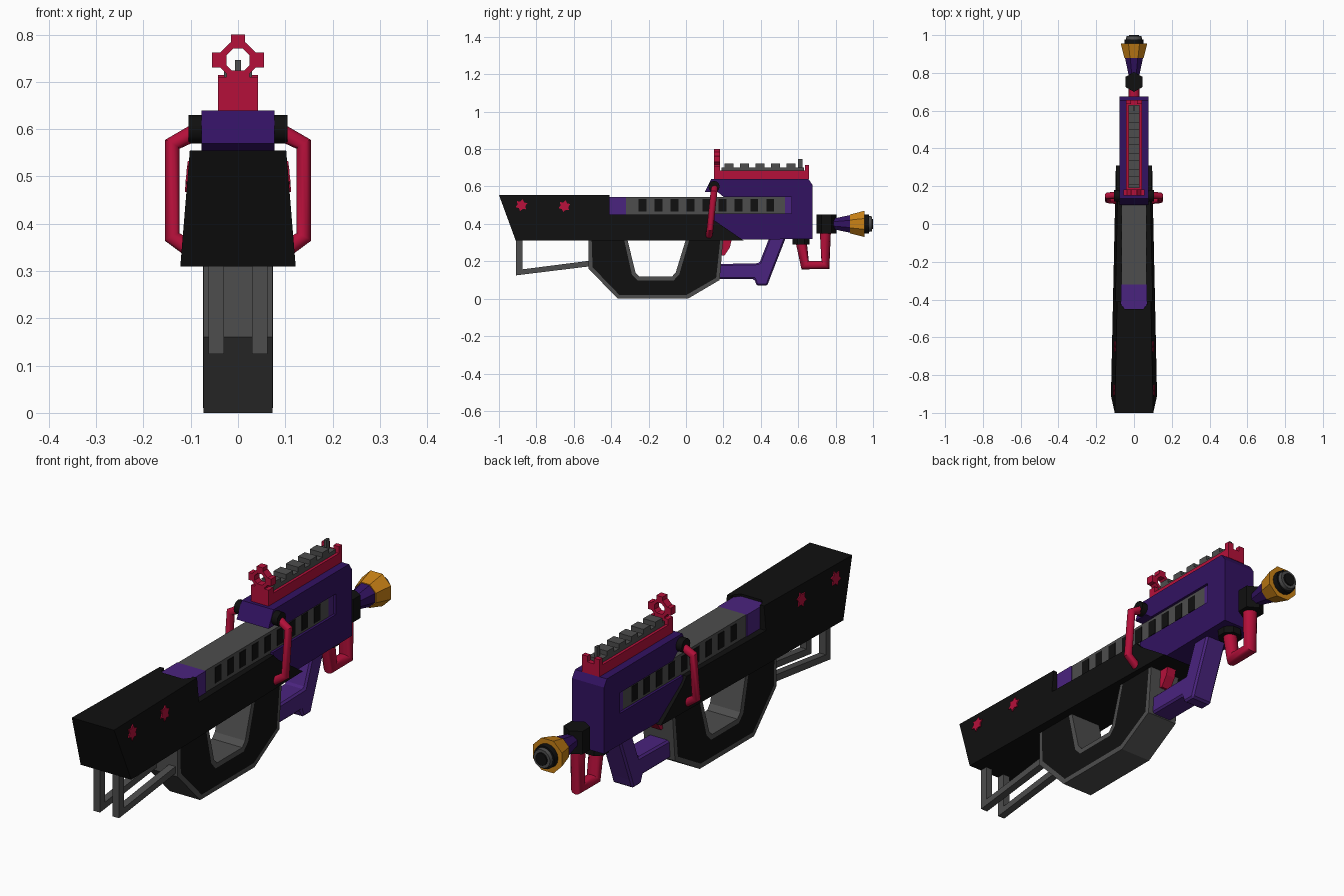
import bpy, bmesh, math
from mathutils import Vector, Matrix

if "Cube" in bpy.data.objects:
    bpy.data.objects.remove(bpy.data.objects["Cube"])


def mat(name, r, g, b):
    m = bpy.data.materials.new(name)
    m.diffuse_color = (r, g, b, 1)
    m.use_nodes = True
    m.node_tree.nodes["Principled BSDF"].inputs["Base Color"].default_value = m.diffuse_color
    return m


BLACK = mat("black", .005, .005, .005)
GREY = mat("grey", .075, .075, .075)
RED = mat("red", .46, .005, .042)
PURPLE = mat("dark purple", .032, .006, .12)
VIOLET = mat("light purple", .068, .017, .21)
GOLD = mat("gold", .58, .22, .008)


def finish(name, bm, *mats):
    bmesh.ops.recalc_face_normals(bm, faces=bm.faces)
    me = bpy.data.meshes.new(name)
    bm.to_mesh(me)
    bm.free()
    for m in mats:
        me.materials.append(m)
    ob = bpy.data.objects.new(name, me)
    bpy.context.collection.objects.link(ob)
    return ob


def extrude(pts, vec):
    bm = bmesh.new()
    face = bm.faces.new([bm.verts.new(p) for p in pts])
    ret = bmesh.ops.extrude_face_region(bm, geom=[face], use_keep_orig=True)
    bmesh.ops.translate(bm, vec=vec, verts=[v for v in ret["geom"] if isinstance(v, bmesh.types.BMVert)])
    return bm


def side_prism(name, yz, x0, x1, m):
    """Side profile extruded along x."""
    return finish(name, extrude([(x0, y, z) for y, z in yz], (x1 - x0, 0, 0)), m)


def box(name, x0, x1, y0, y1, z0, z1, m):
    return side_prism(name, [(y0, z0), (y1, z0), (y1, z1), (y0, z1)], x0, x1, m)


def cone(name, a, b, r1, r2, n, m, turn=0, smooth=False):
    """Tapered cylinder from a to b."""
    a, b = Vector(a), Vector(b)
    rot = (b - a).to_track_quat('Z', 'Y').to_matrix().to_4x4()
    bm = bmesh.new()
    bmesh.ops.create_cone(bm, cap_ends=True, segments=n, radius1=r1, radius2=r2, depth=(b - a).length,
                          matrix=Matrix.Translation((a + b) / 2) @ rot @ Matrix.Rotation(turn, 4, 'Z'))
    ob = finish(name, bm, m)
    if smooth:
        shade(ob)
    return ob


def select(ob):
    bpy.ops.object.select_all(action='DESELECT')
    ob.select_set(True)
    bpy.context.view_layer.objects.active = ob


def shade(ob):
    select(ob)
    bpy.ops.object.shade_smooth_by_angle(angle=math.radians(35))


def tube(name, pts, r, m):
    cu = bpy.data.curves.new(name, 'CURVE')
    cu.dimensions = '3D'
    cu.bevel_depth, cu.bevel_resolution, cu.use_fill_caps = r, 4, True
    sp = cu.splines.new('POLY')
    sp.points.add(len(pts) - 1)
    for p, co in zip(sp.points, pts):
        p.co = (*co, 1)
    cu.materials.append(m)
    ob = bpy.data.objects.new(name, cu)
    bpy.context.collection.objects.link(ob)
    select(ob)
    bpy.ops.object.convert(target='MESH')
    shade(bpy.context.object)


# Stock body: flares toward the bottom and narrows toward the muzzle
def stock_half(y, z):
    return .122 - .022 * (z - .31) / .245 - .026 * (y + .91) / 1.22


stock = side_prism("stock_body", [(-1, .555), (-.41, .555), (-.41, .45), (.12, .45), (.15, .42),
                                  (.31, .31), (-.91, .31)], -1, 1, BLACK)
for v in stock.data.vertices:
    v.co.x *= stock_half(v.co.y, v.co.z)

# Magazine with a chamfered tail, seated in a notch of the stock
tail = [(-.07, -.32), (-.07, -.425), (-.05, -.45), (.05, -.45), (.07, -.425), (.07, -.32)]
cutter = finish("tail_notch_cutter", extrude([(x, y, .46) for x, y in tail], (0, 0, .2)), BLACK)
cutter.hide_render = True
cutter.hide_set(True)
cut = stock.modifiers.new("notch", 'BOOLEAN')
cut.operation, cut.solver, cut.object = 'DIFFERENCE', 'EXACT', cutter
finish("magazine_tail", extrude([(x * .99, y, .445) for x, y in tail], (0, 0, .1)), VIOLET)
box("magazine", -.066, .066, -.32, .53, .44, .545, GREY)
box("magazine_nose", -.066, .066, .53, .57, .45, .55, VIOLET)
for s in (-1, 1):
    for k in range(9):
        y = -.232 + .0853 * k
        box("magazine_slot", s * .06, s * .068, y - .021, y + .021, .465, .533, BLACK)

# Six-pointed studs lying on the sloped stock sides
for s in (-1, 1):
    for cy, cz in ((-.88, .5), (-.65, .495)):
        pts = []
        for i in range(12):
            r = .033 if i % 2 == 0 else .021
            y, z = cy + r * math.sin(i * math.pi / 6 + .2), cz + r * math.cos(i * math.pi / 6 + .2)
            pts.append((s * (stock_half(y, z) - .003), y, z))
        finish("star_stud", extrude(pts, (s * .008, 0, 0)), RED)

# Thumbhole grip: grey rim with black inset sides
grip_pts = [(-.52, .335), (-.52, .16), (-.365, 0), (.01, 0), (.18, .1), (.2, .335),
            (.005, .335), (-.055, .14), (-.075, .118), (-.25, .118), (-.27, .14), (-.318, .335)]
bm = extrude([(-.073, y, z) for y, z in grip_pts], (.146, 0, 0))
bmesh.ops.recalc_face_normals(bm, faces=bm.faces)
sides = [f for f in bm.faces if abs(f.normal.x) > .9]
bmesh.ops.inset_region(bm, faces=sides, thickness=.022, depth=.001)
for f in sides:
    f.material_index = 1
finish("thumbhole_grip", bm, GREY, BLACK)

# Bent struts under the stock
for s in (-1, 1):
    side_prism("stock_strut", [(-.908, .32), (-.908, .125), (-.5, .175), (-.5, .205), (-.875, .157),
                               (-.875, .32)], s * .03, s * .062, GREY)

# Receiver with an open slot for the magazine
side_prism("receiver", [(.10, .57), (.135, .64), (.655, .64), (.675, .61), (.675, .32), (.25, .315),
                        (.13, .42), (.13, .455), (.565, .455), (.565, .545), (.2, .545), (.17, .57)],
           -.077, .077, PURPLE)

# Trigger and forward guard
side_prism("trigger", [(.17, .32), (.245, .32), (.235, .275), (.205, .23), (.18, .235)], -.022, .022, RED)
guard = side_prism("front_guard", [(.16, .105), (.365, .105), (.378, .07), (.435, .07), (.45, .112),
                                   (.535, .33), (.447, .33), (.392, .19), (.16, .185)], -.05, .05, VIOLET)
bev = guard.modifiers.new("bevel", 'BEVEL')
bev.width, bev.segments = .008, 1

# Top rail with teeth
box("rail_base", -.042, .042, .155, .65, .635, .685, RED)
box("rail_strip", -.03, .03, .19, .63, .68, .702, GREY)
for k in range(5):
    y = .23 + .083 * k
    box("rail_tooth", -.03, .03, y - .024, y + .024, .69, .722, GREY)
box("sight_post", -.006, .006, .6, .622, .69, .746, GREY)

# Rear notch
box("notch_base", -.042, .042, .635, .657, .64, .69, RED)
for s in (-1, 1):
    box("notch_prong", s * .016, s * .042, .635, .657, .68, .715, RED)

# Ring sight
box("ring_sight_block", -.042, .042, .15, .183, .635, .71, RED)
box("ring_sight_neck", -.024, .024, .15, .183, .70, .724, RED)
bm = bmesh.new()
loops = []
for r, y in ((.041, .15), (.041, .183), (.0265, .183), (.0265, .15)):
    loops.append([bm.verts.new((r * math.cos((i + .5) * math.pi / 4), y,
                                .746 + r * math.sin((i + .5) * math.pi / 4))) for i in range(8)])
for a, b in zip(loops, loops[1:] + loops[:1]):
    for i in range(8):
        j = (i + 1) % 8
        bm.faces.new((a[i], a[j], b[j], b[i]))
finish("sight_ring", bm, RED)
for s in (-1, 1):
    box("ring_side_lug", s * .034, s * .055, .15, .183, .73, .762, RED)
box("ring_top_lug", -.015, .015, .15, .183, .78, .80, RED)

# Side handles on a black cross pivot
cone("handle_pivot", (-.105, .15, .6), (.105, .15, .6), .03, .03, 12, BLACK, smooth=True)
for s in (-1, 1):
    tube("side_handle", [(s * .09, .153, .594), (s * .139, .149, .568), (s * .139, .128, .372),
                         (s * .09, .123, .338)], .018, RED)

# Hose below the muzzle
cone("hose_collar", (0, .615, .29), (0, .615, .33), .05, .05, 8, BLACK, math.pi / 8)
tube("hose", [(0, .615, .31), (0, .637, .18), (0, .745, .18), (0, .745, .37)], .03, RED)
cone("nozzle_joint", (0, .752, .35), (0, .752, .45), .053, .053, 6, BLACK, 0)

# Flared nozzle
Z = .4
cone("nozzle_neck", (0, .785, Z), (0, .89, Z), .03, .054, 8, PURPLE, math.pi / 8)
cone("nozzle_flare", (0, .878, Z), (0, .955, Z), .055, .076, 8, GOLD, math.pi / 8)
cone("nozzle_cap", (0, .95, Z), (0, .978, Z), .052, .05, 16, BLACK, smooth=True)
cone("nozzle_ring", (0, .975, Z), (0, .994, Z), .043, .04, 16, GREY, smooth=True)
cone("nozzle_core", (0, .98, Z), (0, 1, Z), .029, .027, 16, BLACK, smooth=True)
